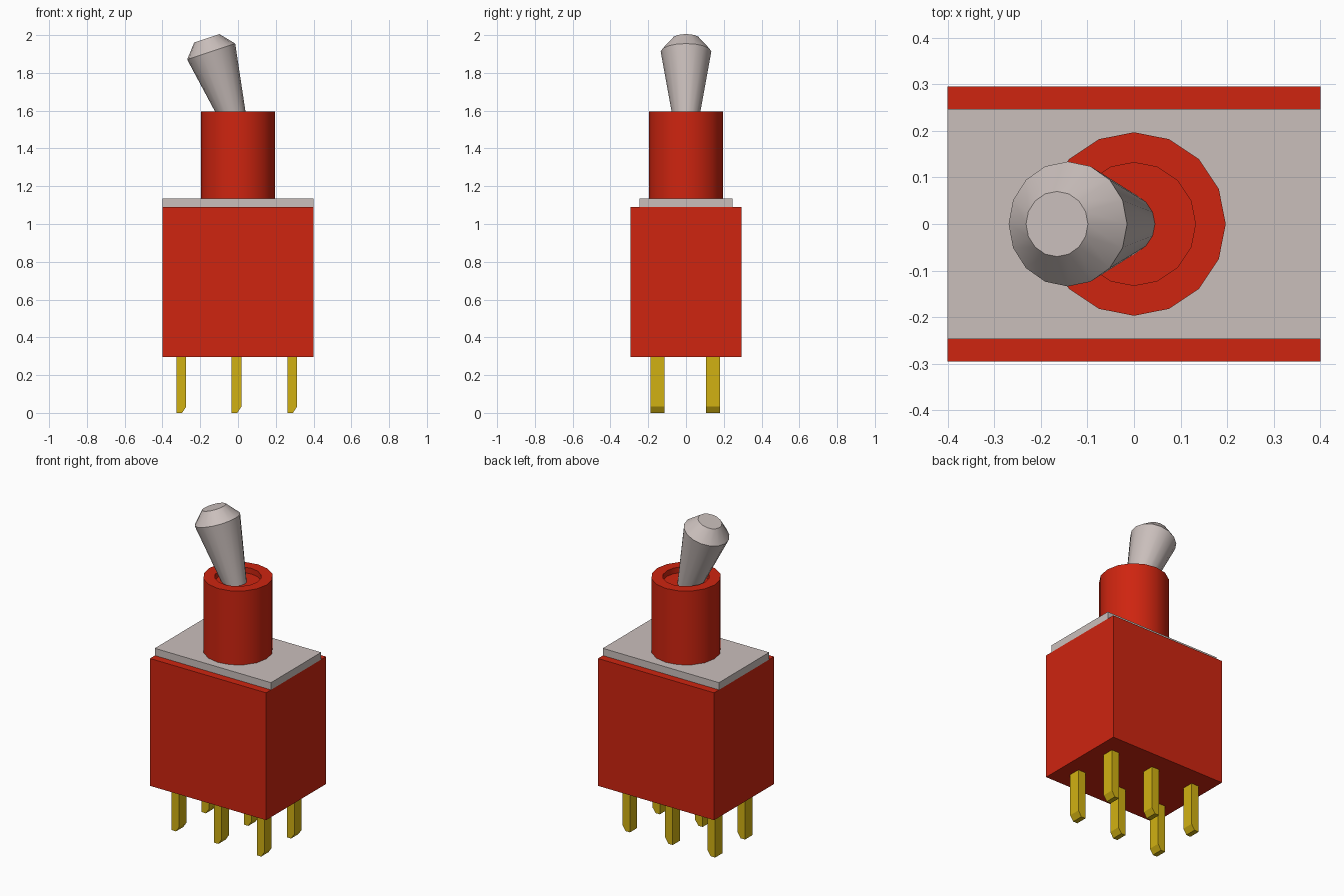
import bpy
import bmesh
import math
from mathutils import Matrix

if "Cube" in bpy.data.objects:
    bpy.data.objects.remove(bpy.data.objects["Cube"], do_unlink=True)


def material(name, rgb):
    mat = bpy.data.materials.new(name)
    mat.use_nodes = True
    mat.diffuse_color = (*rgb, 1)
    mat.node_tree.nodes["Principled BSDF"].inputs["Base Color"].default_value = (*rgb, 1)
    return mat


RED = material("red plastic", (0.62, 0.018, 0.005))
GREY = material("warm grey metal", (0.59, 0.52, 0.50))
GOLD = material("gold", (0.64, 0.44, 0.006))


def finish(name, bm, mat, smooth=False):
    bmesh.ops.recalc_face_normals(bm, faces=bm.faces)
    mesh = bpy.data.meshes.new(name)
    bm.to_mesh(mesh)
    bm.free()
    mesh.materials.append(mat)
    obj = bpy.data.objects.new(name, mesh)
    bpy.context.collection.objects.link(obj)
    if smooth:
        bpy.ops.object.select_all(action="DESELECT")
        obj.select_set(True)
        bpy.context.view_layer.objects.active = obj
        bpy.ops.object.shade_smooth_by_angle(angle=math.radians(30))
    return obj


def prism(name, outline, y0, y1, mat):
    """Extrude an outline in x and z from y0 to y1."""
    bm = bmesh.new()
    face = bm.faces.new([bm.verts.new((x, y0, z)) for x, z in outline])
    extruded = bmesh.ops.extrude_face_region(bm, geom=[face])["geom"]
    verts = [v for v in extruded if isinstance(v, bmesh.types.BMVert)]
    bmesh.ops.translate(bm, verts=verts, vec=(0, y1 - y0, 0))
    return finish(name, bm, mat)


def box(name, half_x, half_y, z0, z1, mat):
    outline = [(-half_x, z0), (half_x, z0), (half_x, z1), (-half_x, z1)]
    return prism(name, outline, -half_y, half_y, mat)


def lathe(name, profile, mat, sides=16):
    """Turn a profile of radius and height around z, capping both ends."""
    bm = bmesh.new()
    rings = []
    for r, z in profile:
        angles = [math.tau * i / sides for i in range(sides)]
        rings.append([bm.verts.new((r * math.cos(a), r * math.sin(a), z)) for a in angles])
    for low, high in zip(rings, rings[1:]):
        for i in range(sides):
            j = (i + 1) % sides
            bm.faces.new((low[i], low[j], high[j], high[i]))
    bm.faces.new(rings[0])
    bm.faces.new(rings[-1])
    return finish(name, bm, mat, smooth=True)


# Housing and the metal plate on top of it
box("housing", 0.4, 0.295, 0.297, 1.09, RED)
box("top_plate", 0.4, 0.247, 1.09, 1.135, GREY)

# Collar with a shallow recess
lathe("collar", [(0.197, 1.135), (0.197, 1.595), (0.132, 1.595), (0.132, 1.56)], RED)

# Flared lever, tilted to one side
lever = lathe("lever", [(0.065, -0.40), (0.134, 0), (0.07, 0.074)], GREY)
lever.matrix_world = Matrix.Translation((-0.142, 0, 1.913)) @ Matrix.Rotation(math.radians(-18.4), 4, "Y")

# Two rows of three pins, each with one bevelled tip edge
for row, y in (("front", -0.151), ("back", 0.143)):
    for side, x in (("right", -0.3), ("middle", -0.008), ("left", 0.287)):
        outline = [(x - 0.026, 0), (x + 0.004, 0), (x + 0.026, 0.033),
                   (x + 0.026, 0.31), (x - 0.026, 0.31)]
        prism(f"{row}_{side}_pin", outline, y - 0.036, y + 0.036, GOLD)
